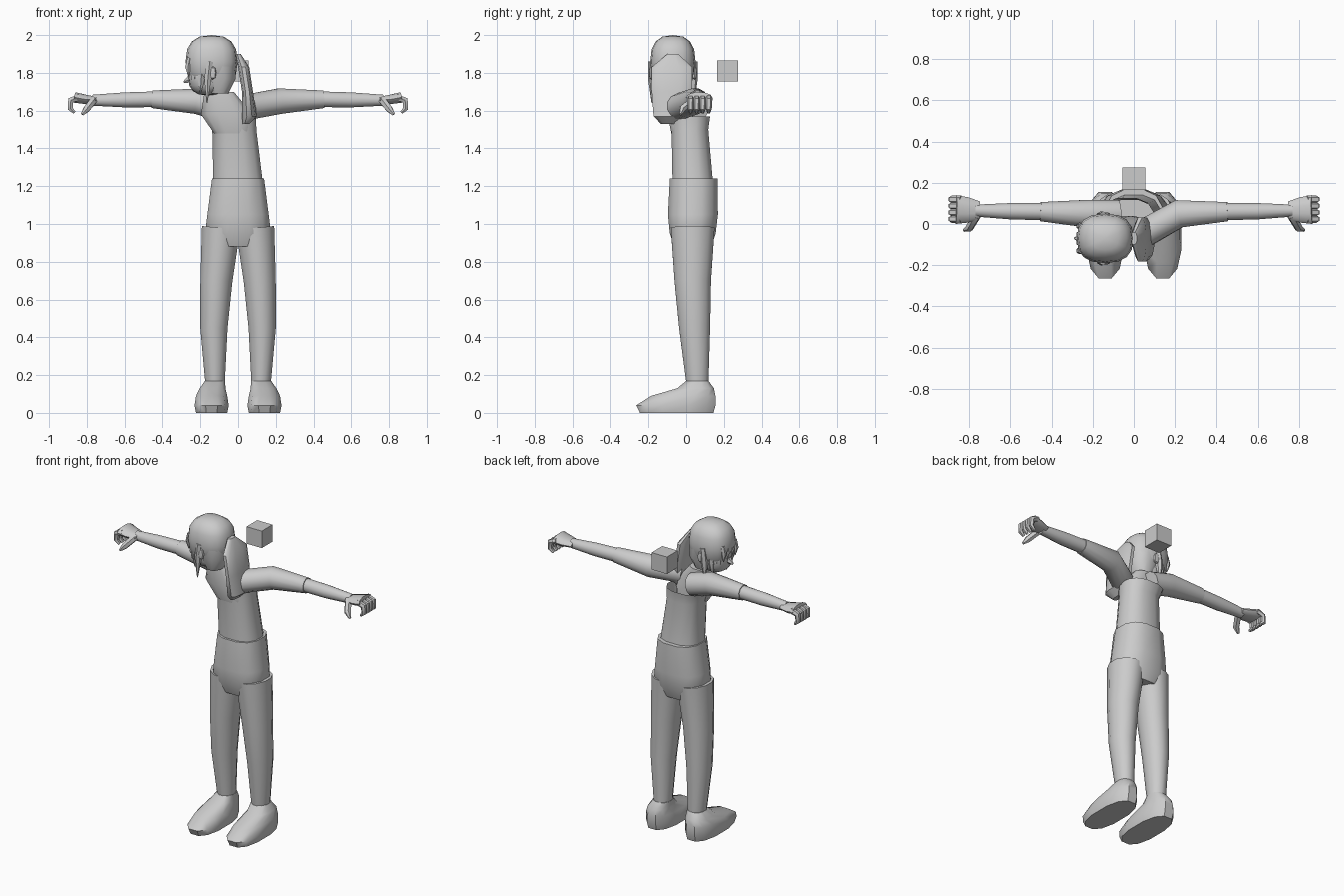
import bpy, bmesh, math
from mathutils import Vector

cube = bpy.data.objects.get("Cube")
if cube:
    bpy.data.objects.remove(cube)

grey = bpy.data.materials.new("plain grey")
grey.use_nodes = True
grey.diffuse_color = (.6, .6, .6, 1)
grey.node_tree.nodes["Principled BSDF"].inputs["Base Color"].default_value = grey.diffuse_color


def finish(name, bm, smooth=True):
    """Turn the mesh into a grey object, smooth with sharp edges kept."""
    bmesh.ops.recalc_face_normals(bm, faces=bm.faces[:])
    mesh = bpy.data.meshes.new(name)
    bm.to_mesh(mesh)
    bm.free()
    mesh.materials.append(grey)
    obj = bpy.data.objects.new(name, mesh)
    bpy.context.collection.objects.link(obj)
    if smooth:
        bpy.ops.object.select_all(action='DESELECT')
        obj.select_set(True)
        bpy.context.view_layer.objects.active = obj
        bpy.ops.object.shade_smooth_by_angle(angle=math.radians(40))


def skin(name, rings, open_top=False):
    """Join rings of points into a closed skin."""
    bm = bmesh.new()
    loops = [[bm.verts.new(point) for point in ring] for ring in rings]
    for lower, upper in zip(loops, loops[1:]):
        for i in range(len(lower)):
            bm.faces.new((lower[i - 1], lower[i], upper[i], upper[i - 1]))
    bm.faces.new(loops[0])
    if not open_top:
        bm.faces.new(loops[-1])
    finish(name, bm)


def circle(count):
    angles = [math.tau * (k + .5) / count for k in range(count)]
    return [(math.cos(a), math.sin(a)) for a in angles]


def squared(value, power=.8):
    return math.copysign(abs(value) ** power, value)


def stack(name, sections, flip=1, open_top=False):
    """Stack rounded boxes: height, then centre and half size in x and in y."""
    skin(name, [[(flip * (x + wide * squared(c)), y + deep * squared(s), z) for c, s in circle(12)]
                for z, x, wide, y, deep in sections], open_top)


def limb(name, points, radii, flip=1, flat=1, count=6):
    """Tapered tube along a path, optionally flattened across it."""
    path = [Vector((flip * x, y, z)) for x, y, z in points]
    last = len(path) - 1
    rings = []
    for i, (point, radius) in enumerate(zip(path, radii)):
        along = path[min(i + 1, last)] - path[max(i - 1, 0)]
        side = along.cross(Vector((0, 1, 0))).normalized()
        other = along.cross(side).normalized()
        rings.append([point + radius * (flat * c * side + s * other) for c, s in circle(count)])
    skin(name, rings)


def ball(name, centre, size, segments=16):
    bm = bmesh.new()
    bmesh.ops.create_uvsphere(bm, u_segments=segments, v_segments=segments // 2, radius=1)
    for v in bm.verts:
        v.co = Vector(centre) + Vector(squared(c) * s for c, s in zip(v.co, size))
    finish(name, bm)


# Shirt with an open top, and the neck under the turned head
stack("shirt", [(1.22, 0, .135, .035, .11), (1.5, -.02, .12, .02, .1), (1.57, -.035, .135, .02, .11)],
      open_top=True)
stack("neck", [(1.48, -.03, .1, -.02, .06), (1.58, -.06, .14, -.03, .07), (1.7, -.1, .08, -.03, .06)])

# Trousers
stack("hips", [(.88, 0, .12, .035, .1), (.95, 0, .18, .035, .125), (1.05, 0, .167, .036, .136),
               (1.24, 0, .142, .04, .13)])

for side, flip in (("left", 1), ("right", -1)):
    limb(side + "_leg", [(.122, .06, .15), (.128, .045, .45), (.115, .035, .7), (.09, .035, .98)],
         (.06, .085, .1, .12), flip, flat=.88, count=12)
    stack(side + "_shoe", [(0, .14, .085, -.05, .2), (.04, .14, .093, -.054, .216),
                           (.09, .14, .085, -.015, .175), (.13, .135, .07, .05, .1),
                           (.17, .122, .055, .06, .06)], flip)

    # Sleeves differ at the shoulder because the body twists
    shoulder = (.06, -.04, 1.62) if side == "left" else (.08, .05, 1.61)
    limb(side + "_sleeve", [shoulder, (.22, .05, 1.65), (.455, .06, 1.66)],
         (.07, .07, .048), flip, count=12)
    limb(side + "_forearm", [(.44, .06, 1.66), (.6, .062, 1.657), (.77, .065, 1.655)],
         (.043, .041, .03), flip, count=12)

    # Hand with four curled fingers and a thumb
    limb(side + "_palm", [(.75, .065, 1.655), (.81, .068, 1.66), (.865, .07, 1.67)],
         (.045, .062, .07), flip, flat=.42, count=10)
    for i in range(4):
        y = .024 + .032 * i
        limb(f"{side}_finger_{i + 1}", [(.84, y, 1.67), (.885, y, 1.655), (.888, y, 1.61), (.865, y, 1.59)],
             (.019, .019, .016, .009), flip)
    limb(side + "_thumb", [(.765, .04, 1.655), (.8, -.02, 1.61), (.825, -.03, 1.58)],
         (.022, .02, .008), flip)

# Head facing its right: hair, face and nose
ball("hair", (-.14, -.07, 1.86), (.138, .12, .14))
ball("face", (-.16, -.07, 1.78), (.105, .1, .1))
limb("nose", [(-.25, -.07, 1.77), (-.288, -.07, 1.75)], (.025, .006))
stack("nape_hair", [(1.69, -.1, .05, -.07, .08), (1.77, -.1, .09, -.07, .11), (1.86, -.12, .11, -.07, .115)])

# Ears and hanging locks on both sides, fringe over the brow
for side, out in (("left", 1), ("right", -1)):
    ball(side + "_ear", (-.135, out * .115 - .07, 1.8), (.02, .012, .035), segments=8)
    for i in range(3):
        x, y = -.15 - .035 * i, out * (.11 - .025 * i) - .07
        limb(f"{side}_lock_{i + 1}", [(x, y, 1.86), (x - .01, y, 1.77), (x - .015, y, 1.64 + .05 * i)],
             (.02, .022, .003))
for i in range(4):
    y = -.13 + .04 * i
    limb(f"fringe_{i + 1}", [(-.255, y, 1.88), (-.265, y, 1.83), (-.262, y, 1.78)], (.015, .017, .002))

# Wide, thin ponytail behind the head
stack("ponytail", [(1.53, .042, .018, -.075, .06), (1.57, .06, .04, -.075, .1), (1.7, .05, .03, -.075, .11),
                   (1.83, .03, .03, -.075, .11), (1.9, 0, .015, -.07, .03)])

# Floating block behind the shoulders
bm = bmesh.new()
bmesh.ops.create_cube(bm, size=.11)
bmesh.ops.translate(bm, verts=bm.verts[:], vec=(0, .22, 1.81))
finish("floating_block", bm, smooth=False)
